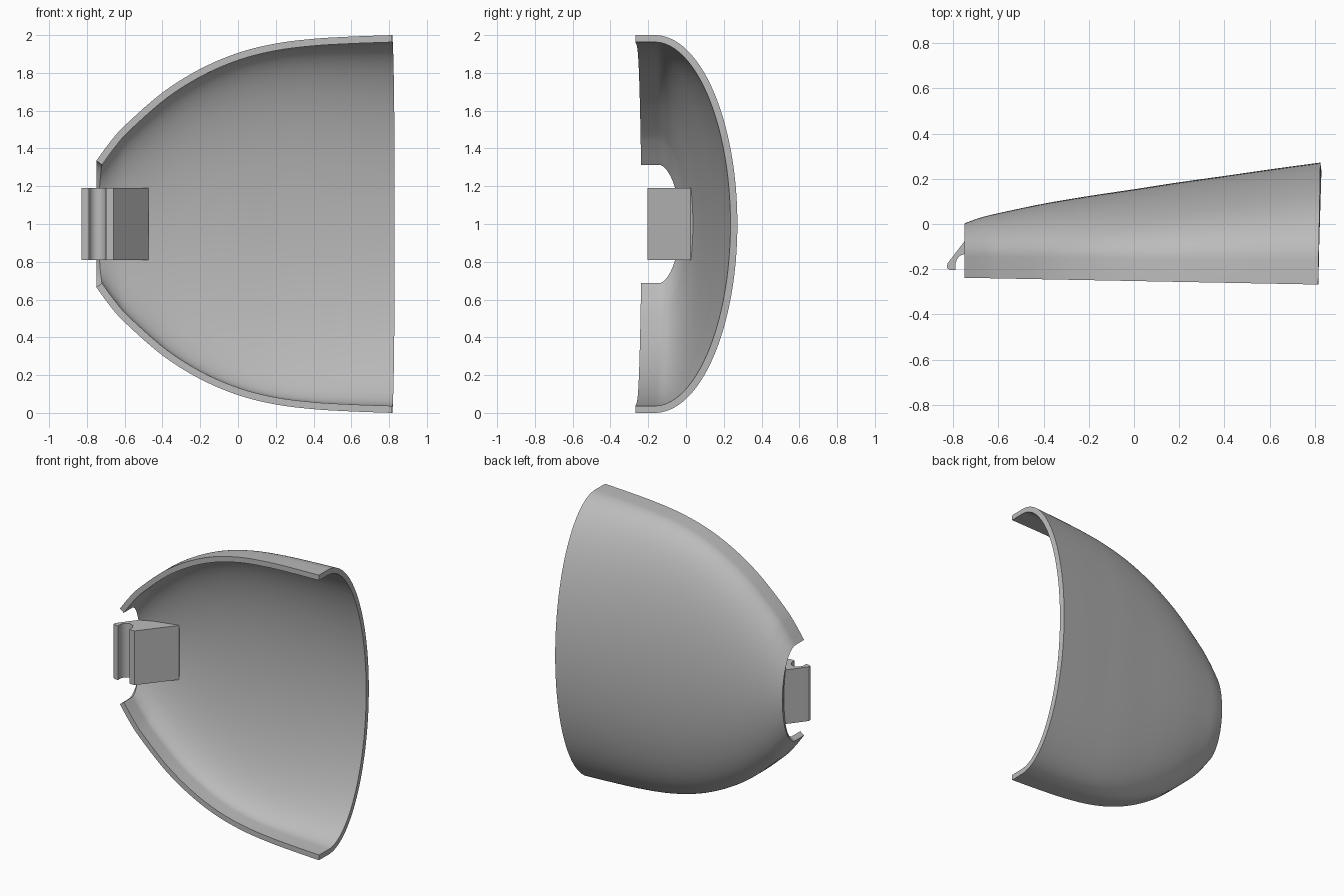
import bpy, bmesh, math

cube = bpy.data.objects.get("Cube")
if cube:
    bpy.data.objects.remove(cube, do_unlink=True)

grey = bpy.data.materials.new("plain_grey")
grey.use_nodes = True
grey.diffuse_color = (0.5, 0.5, 0.5, 1)
grey.node_tree.nodes["Principled BSDF"].inputs["Base Color"].default_value = (0.5, 0.5, 0.5, 1)


def finish(name, bm):
    mesh = bpy.data.meshes.new(name)
    bm.to_mesh(mesh)
    bm.free()
    mesh.materials.append(grey)
    ob = bpy.data.objects.new(name, mesh)
    bpy.context.collection.objects.link(ob)
    return ob


def smooth(ob, angle):
    bpy.ops.object.select_all(action="DESELECT")
    ob.select_set(True)
    bpy.context.view_layer.objects.active = ob
    bpy.ops.object.shade_smooth_by_angle(angle=math.radians(angle))


def spline(points, steps):
    """Smooth path through the given points."""
    first = [2 * a - b for a, b in zip(points[0], points[1])]
    last = [2 * a - b for a, b in zip(points[-1], points[-2])]
    p = [first, *points, last]
    path = []
    for i in range(1, len(p) - 2):
        for s in range(steps):
            t = s / steps
            path.append([b + 0.5 * t * (c - a + t * (2*a - 5*b + 4*c - d + t * (3*(b - c) + d - a)))
                         for a, b, c, d in zip(*p[i - 1:i + 3])])
    return path + [list(points[-1])]


# Shell: half-elliptical sections along x, each with a straight skirt in front
# Stations hold x, half height and back depth
stations = [(-0.75, 0.335, 0.003), (-0.68, 0.43, 0.028), (-0.6, 0.52, 0.048),
            (-0.4, 0.695, 0.09), (-0.2, 0.82, 0.124), (0, 0.905, 0.154),
            (0.2, 0.955, 0.185), (0.4, 0.98, 0.213), (0.6, 0.992, 0.242),
            (0.82, 1.0, 0.272)]
ARC = 64
bm = bmesh.new()
rows = []
for x, h, back in spline(stations, 5):
    t = (x + 0.75) / 1.57
    front, seam = -0.238 - 0.03 * t, -0.145 - 0.02 * t
    section = [(front, 1 + h)]
    for k in range(ARC + 1):
        a = math.pi * (0.5 - k / ARC)
        section.append((seam + (back - seam) * math.cos(a), 1 + h * math.sin(a)))
    section.append((front, 1 - h))
    rows.append([bm.verts.new((x + 0.018 * y * t, y, z)) for y, z in section])
for r, s in zip(rows, rows[1:]):
    for j in range(len(r) - 1):
        bm.faces.new((r[j], s[j], s[j + 1], r[j + 1]))
shell = finish("shell", bm)
wall = shell.modifiers.new("wall", "SOLIDIFY")
wall.thickness = 0.037
wall.offset = -1
wall.use_even_offset = True
bpy.context.view_layer.objects.active = shell
shell.select_set(True)
bpy.ops.object.modifier_apply(modifier="wall")
smooth(shell, 35)

# Clip: hooked profile with a round groove, extruded along z into the shell wall
profile = [(-0.48, 0.045), (-0.58, 0.025), (-0.69, -0.005), (-0.745, -0.07),
           (-0.826, -0.175), (-0.828, -0.195), (-0.815, -0.203), (-0.79, -0.203)]
for k in range(17):
    a = math.pi * (1 - k / 16)
    profile.append((-0.745 + 0.045 * math.cos(a), -0.183 + 0.05 * math.sin(a)))
profile += [(-0.70, -0.205), (-0.66, -0.205), (-0.475, 0.025)]
bm = bmesh.new()
base = bm.faces.new([bm.verts.new((x, y, 0.81)) for x, y in profile])
top = bmesh.ops.extrude_face_region(bm, geom=[base])["geom"]
bmesh.ops.translate(bm, vec=(0, 0, 0.38), verts=[v for v in top if isinstance(v, bmesh.types.BMVert)])
bmesh.ops.recalc_face_normals(bm, faces=bm.faces)
clip = finish("hook_clip", bm)
smooth(clip, 25)
